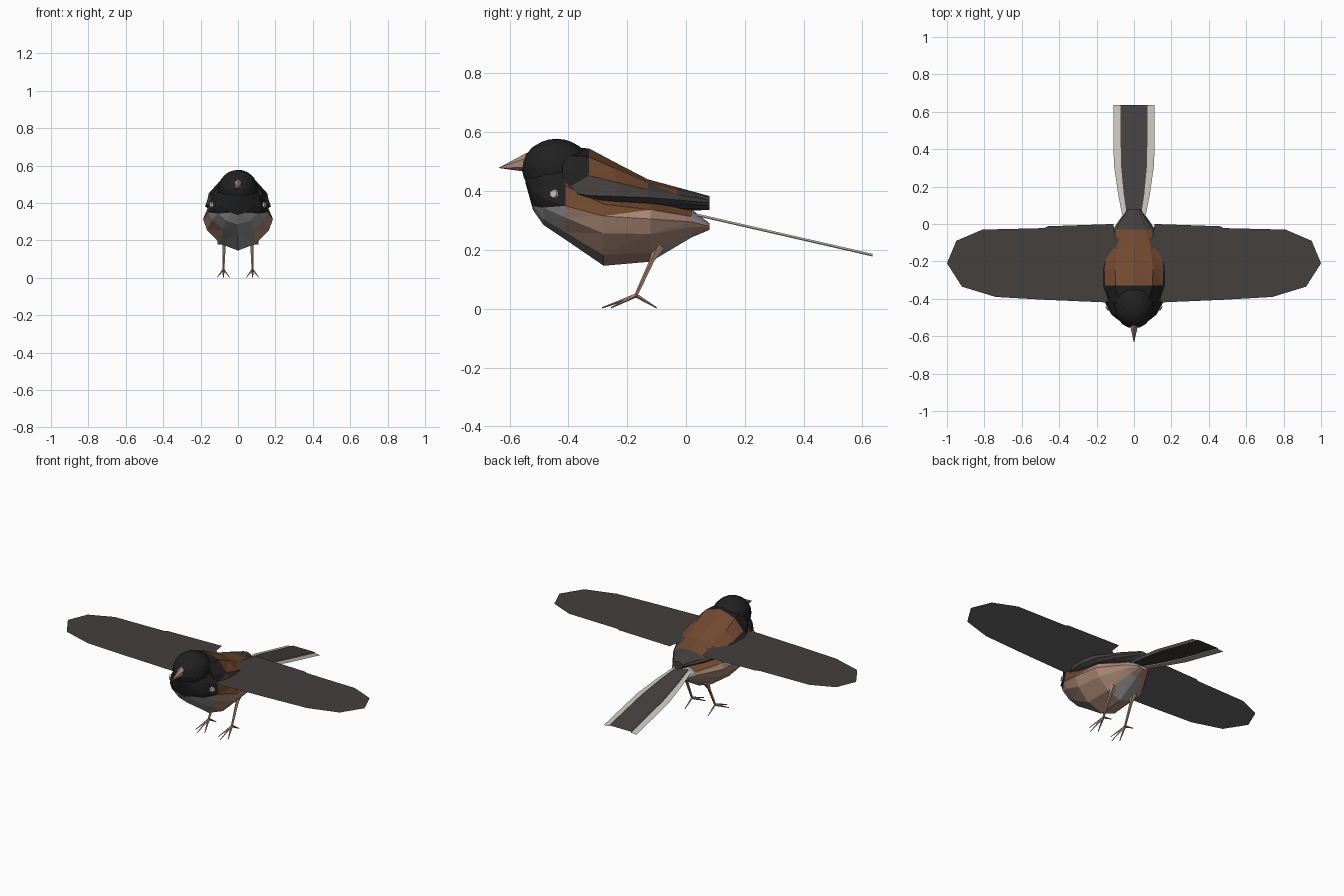
import bpy, bmesh, math
from mathutils import Vector

if "Cube" in bpy.data.objects:
    bpy.data.objects.remove(bpy.data.objects["Cube"])


def mat(name, r, g, b):
    m = bpy.data.materials.new(name)
    m.diffuse_color = (r, g, b, 1)
    m.use_nodes = True
    m.node_tree.nodes["Principled BSDF"].inputs["Base Color"].default_value = m.diffuse_color
    return m


BLACK = mat("hood black", 0.015, 0.015, 0.015)
SLATE = mat("feather slate", 0.056, 0.050, 0.048)
UNDER = mat("underwing grey", 0.145, 0.145, 0.145)
BROWN = mat("back brown", 0.165, 0.066, 0.029)
PINK = mat("flank tan", 0.40, 0.245, 0.18)
GREY = mat("belly grey", 0.31, 0.31, 0.31)
WHITE = mat("tail white", 0.56, 0.53, 0.49)
HORN = mat("beak and leg tan", 0.40, 0.25, 0.18)


def make(name, bm, mats, rule=None):
    bm.normal_update()
    if rule:
        for f in bm.faces:
            f.material_index = mats.index(rule(f))
    me = bpy.data.meshes.new(name)
    bm.to_mesh(me)
    bm.free()
    for m in mats:
        me.materials.append(m)
    ob = bpy.data.objects.new(name, me)
    bpy.context.collection.objects.link(ob)
    return ob


def loft(name, stations, mats, rule):
    """Rings along y; station = (y, top z, bottom z, half width, widest z)."""
    bm = bmesh.new()
    half = [90, 55, 25, 0, -25, -55, -90]
    angles = half + [180 - a for a in half[-2:0:-1]]
    rings = []
    for y, zt, zb, w, zm in stations:
        ring = []
        for a in angles:
            s, c = math.sin(math.radians(a)), math.cos(math.radians(a))
            if s < 0:  # flatter, keel-like underside
                s, c = -abs(s) ** 1.22, math.copysign(abs(c) ** 1.22, c)
            ring.append(bm.verts.new((w * c, y, zm + s * ((zt - zm) if s > 0 else (zm - zb)))))
        rings.append(ring)
    n = len(angles)
    for a, b in zip(rings, rings[1:]):
        for i in range(n):
            j = (i + 1) % n
            bm.faces.new((a[i], b[i], b[j], a[j]))
    bm.faces.new(rings[0])
    bm.faces.new(rings[-1][::-1])
    bmesh.ops.recalc_face_normals(bm, faces=bm.faces)
    bmesh.ops.triangulate(bm, faces=bm.faces)
    return make(name, bm, mats, rule)


def rod(bm, a, b, r1, r2, sides=5):
    """Tapered rod between two points."""
    a, b = Vector(a), Vector(b)
    d = b - a
    res = bmesh.ops.create_cone(bm, cap_ends=True, segments=sides, radius1=r1, radius2=r2, depth=d.length)
    q = d.to_track_quat('Z', 'Y')
    for v in res["verts"]:
        v.co = q @ v.co + (a + b) / 2


# Body: hood, breast, flanks and belly
def body_rule(f):
    c = f.calc_center_median()
    if c.y < -0.41:
        return BLACK if c.z > 0.35 else GREY
    if c.y > 0.02:
        return GREY if c.z > 0.295 else PINK
    if c.z > 0.335:
        return BROWN
    if c.y < -0.28 and abs(c.x) < 0.10:
        return GREY
    if c.y > -0.12 and abs(c.x) < 0.06 and c.z < 0.25:
        return GREY
    return PINK


loft("body", [
    (-0.545, 0.47, 0.425, 0.03, 0.45),
    (-0.52, 0.50, 0.335, 0.075, 0.40),
    (-0.485, 0.52, 0.285, 0.12, 0.375),
    (-0.41, 0.51, 0.235, 0.16, 0.35),
    (-0.28, 0.41, 0.146, 0.187, 0.315),
    (-0.12, 0.38, 0.16, 0.172, 0.305),
    (0.02, 0.337, 0.243, 0.08, 0.295),
    (0.08, 0.29, 0.268, 0.035, 0.28),
], [BLACK, GREY, BROWN, PINK], body_rule)


# Back with slate folded feathers along the sides
def back_rule(f):
    c = f.calc_center_median()
    below = c.z < 0.447 - 0.17 * (c.y + 0.33)
    if c.y < -0.335:
        return BLACK if c.z > 0.42 else SLATE
    return SLATE if below or c.y > -0.03 else BROWN


loft("back", [
    (-0.42, 0.55, 0.365, 0.135, 0.40),
    (-0.33, 0.545, 0.348, 0.172, 0.385),
    (-0.24, 0.497, 0.343, 0.176, 0.382),
    (-0.13, 0.44, 0.338, 0.155, 0.378),
    (-0.03, 0.413, 0.334, 0.108, 0.37),
    (0.08, 0.383, 0.335, 0.035, 0.36),
], [BLACK, SLATE, BROWN], back_rule)

# Head
bm = bmesh.new()
bmesh.ops.create_icosphere(bm, subdivisions=3, radius=1)
for v in bm.verts:
    v.co = (v.co.x * 0.105, -0.44 + v.co.y * 0.118, 0.476 + v.co.z * 0.102)
make("head", bm, [BLACK])

# Pale shoulder patches, thin plates
for s, side in ((-1, "left"), (1, "right")):
    bm = bmesh.new()
    n = Vector((s * 0.86, -0.5, 0.1)).normalized()
    rod(bm, Vector((s * 0.139, -0.447, 0.39)), Vector((s * 0.139, -0.447, 0.39)) + n * 0.009,
        0.018, 0.014, 6)
    make(side + "_shoulder_patch", bm, [WHITE])

# Beak
bm = bmesh.new()
rod(bm, (0, -0.535, 0.497), (0, -0.635, 0.479), 0.034, 0.001, 6)
for v in bm.verts:
    v.co.x *= 0.75
make("beak", bm, [HORN])

# Spread wings, thin flat sheets with a paler underside
outline = [(0.05, -0.10), (0.10, -0.07), (0.11, 0.0), (0.46, -0.012), (0.48, -0.022),
           (0.81, -0.03), (0.95, -0.09), (1.0, -0.21), (0.92, -0.335), (0.74, -0.39),
           (0.48, -0.405), (0.13, -0.42), (0.05, -0.40)]
for s, side in ((-1, "left"), (1, "right")):
    bm = bmesh.new()
    for z, up in ((0.418, True), (0.415, False)):
        f = bm.faces.new([bm.verts.new((s * x, y, z)) for x, y in outline])
        f.normal_update()
        if (f.normal.z > 0) != up:
            f.normal_flip()
    make(side + "_wing", bm, [SLATE, UNDER], lambda f: SLATE if f.normal.z > 0 else UNDER)

# Tail: slate centre with lower pale outer feathers
bm = bmesh.new()
rows = []
for y, wi, wo in ((-0.02, 0.03, 0.045), (0.06, 0.04, 0.065), (0.16, 0.055, 0.085),
                  (0.32, 0.07, 0.108), (0.635, 0.073, 0.11)):
    z = 0.325 - (y - 0.03) * 0.229
    rows.append([bm.verts.new((x, y, z - d)) for x, d in
                 ((-wo, 0.009), (-wi, 0.006), (-wi, 0), (wi, 0), (wi, 0.006), (wo, 0.009))])
for a, b in zip(rows, rows[1:]):
    for i in range(5):
        bm.faces.new((a[i], a[i + 1], b[i + 1], b[i]))
make("tail", bm, [SLATE, WHITE],
     lambda f: SLATE if abs(f.calc_center_median().x) < 0.01 else WHITE)

# Legs with three front toes and one hind toe
for s, side in ((-1, "left"), (1, "right")):
    bm = bmesh.new()
    ankle = (s * 0.078, -0.17, 0.045)
    rod(bm, (s * 0.072, -0.09, 0.215), (s * 0.074, -0.115, 0.165), 0.022, 0.009)
    rod(bm, (s * 0.074, -0.11, 0.175), ankle, 0.009, 0.006)
    for dx, y in ((-0.033, -0.255), (0, -0.285), (0.033, -0.255), (0, -0.10)):
        rod(bm, ankle, (s * 0.078 + dx, y, 0.003), 0.007, 0.002, 4)
    make(side + "_leg", bm, [HORN])
